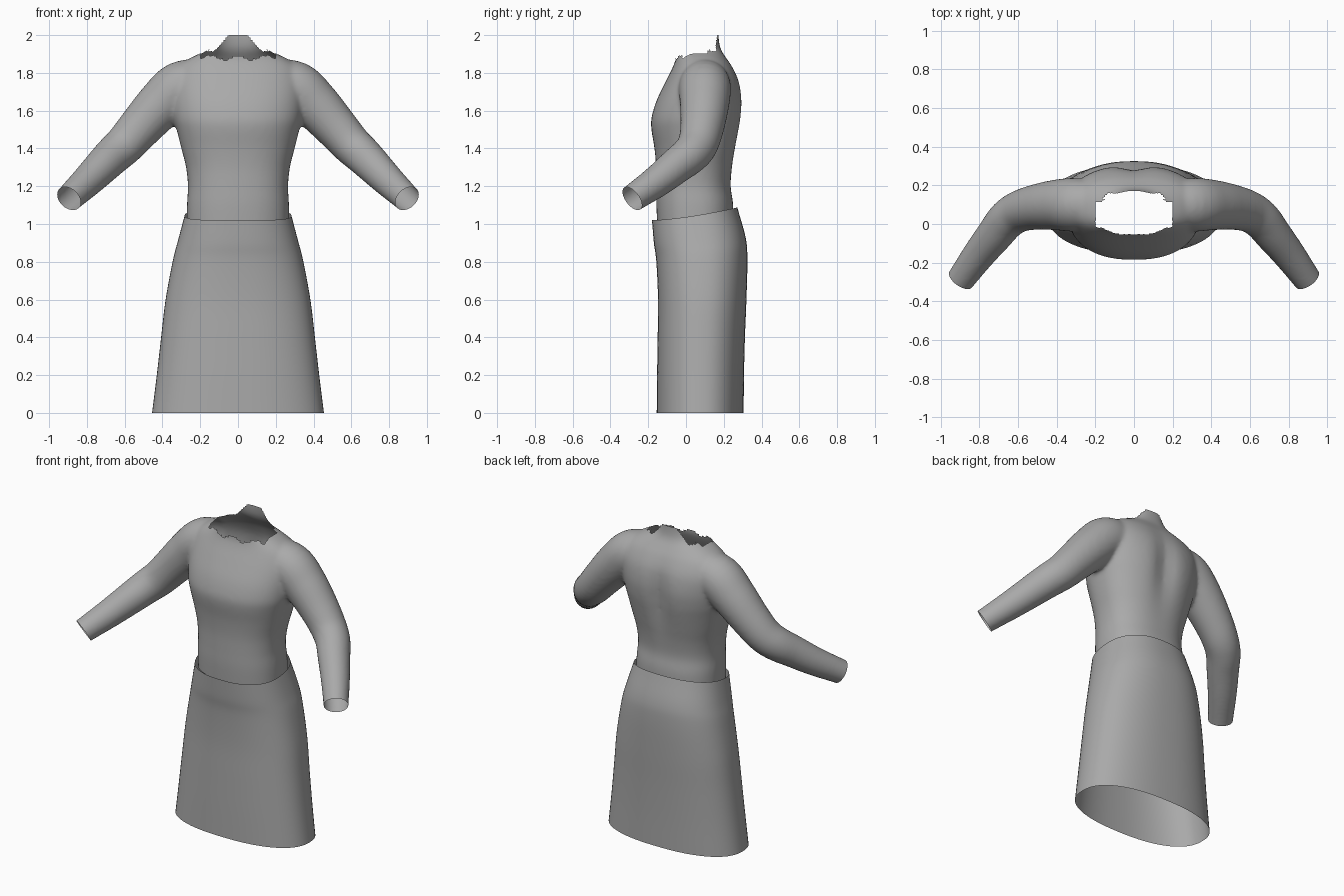
import bpy, bmesh, math
from mathutils import Vector

if "Cube" in bpy.data.objects:
    bpy.data.objects.remove(bpy.data.objects["Cube"])

cloth = bpy.data.materials.new("grey cloth")
cloth.use_nodes = True
GREY = (0.4, 0.4, 0.4, 1)
cloth.diffuse_color = GREY
cloth.node_tree.nodes["Principled BSDF"].inputs["Base Color"].default_value = GREY


def spline(stations, steps):
    """Smooth Catmull-Rom run through tuples of numbers."""
    pts = [Vector(s) for s in stations]
    ext = [2 * pts[0] - pts[1]] + pts + [2 * pts[-1] - pts[-2]]
    out = []
    for a, b, c, d in zip(ext, ext[1:], ext[2:], ext[3:]):
        for i in range(steps):
            t = i / steps
            out.append(0.5 * (2 * b + (c - a) * t + (2 * a - 5 * b + 4 * c - d) * t ** 2
                              + (3 * b - a - 3 * c + d) * t ** 3))
    return out + [pts[-1]]


def loft(bm, rings, capped):
    loops = [[bm.verts.new(p) for p in ring] for ring in rings]
    n = len(loops[0])
    for low, high in zip(loops, loops[1:]):
        for i in range(n):
            j = (i + 1) % n
            bm.faces.new((low[i], low[j], high[j], high[i]))
    if capped:
        bm.faces.new(loops[0][::-1])
        bm.faces.new(loops[-1])


def body_ring(z, half, front, back, power, n=64):
    """Rounded oval from half width and front and back depth."""
    ring = []
    for i in range(n):
        a = 2 * math.pi * i / n
        c, s = math.cos(a), math.sin(a)
        x = half * math.copysign(abs(c) ** (2 / power), c)
        y = (front + back) / 2 + (back - front) / 2 * math.copysign(abs(s) ** (2 / power), s)
        ring.append(Vector((x, y, z)))
    return ring


def finish(bm, name):
    mesh = bpy.data.meshes.new(name)
    bm.to_mesh(mesh)
    bm.free()
    mesh.materials.append(cloth)
    mesh.shade_smooth()
    obj = bpy.data.objects.new(name, mesh)
    bpy.context.collection.objects.link(obj)
    return obj


# Skirt: open flared tube, its waist rising toward the back
SKIRT = [(0, .455, -.155, .305), (.2, .43, -.153, .307), (.4, .407, -.15, .312),
         (.6, .383, -.148, .32), (.8, .345, -.157, .325), (.9, .318, -.17, .315),
         (1.02, .283, -.18, .272)]
bm = bmesh.new()
rings = []
for z, half, front, back in spline([s for s in SKIRT], 5):
    ring = body_ring(z, half, front, back, 2.35)
    for p in ring:
        t = max(0, (p.y - front) / (back - front))
        p.z += 0.06 * t ** 1.5 * z ** 6
    rings.append(ring)
loft(bm, rings, False)
finish(bm, "skirt")

# Torso: closed body with a neck stub and a shallow spine groove
TORSO = [(.96, .27, -.15, .25), (1.1, .27, -.157, .25), (1.2, .265, -.157, .237),
         (1.3, .275, -.158, .247), (1.4, .3, -.167, .267), (1.5, .325, -.183, .288),
         (1.56, .34, -.183, .298), (1.65, .35, -.157, .303), (1.75, .35, -.11, .287),
         (1.83, .32, -.07, .25), (1.88, .25, -.053, .215), (1.92, .17, -.055, .188),
         (1.97, .135, -.06, .175), (2.05, .125, -.06, .17)]
bm = bmesh.new()
rings = []
for z, half, front, back in spline(TORSO, 4):
    ring = body_ring(z, half, front, back, 2.35)
    groove = 0.03 * math.exp(-((z - 1.58) / 0.2) ** 2)
    for p in ring:
        if p.y > (front + back) / 2:
            p.y -= groove * math.exp(-(p.x / 0.07) ** 2)
    rings.append(ring)
loft(bm, rings, True)

# Sleeves: x, y, z and radius along the bent arm, mirrored
SLEEVE = [(.16, .1, 1.755, .115), (.3, .1, 1.725, .138), (.41, .098, 1.63, .13),
          (.52, .085, 1.51, .116), (.6, .062, 1.42, .107), (.66, .02, 1.365, .102),
          (.72, -.055, 1.305, .095), (.8, -.155, 1.225, .085), (.895, -.285, 1.135, .073),
          (.92, -.32, 1.11, .073)]
path = spline(SLEEVE, 5)
rings = []
for i, p in enumerate(path):
    tangent = (path[min(i + 1, len(path) - 1)] - path[max(i - 1, 0)]).to_3d().normalized()
    side = tangent.cross(Vector((0, 1, 0))).normalized()
    up = side.cross(tangent)
    rings.append([p.to_3d() + p.w * (math.cos(k * math.pi / 16) * side
                                     + math.sin(k * math.pi / 16) * up) for k in range(32)])
loft(bm, rings, True)
loft(bm, [[Vector((-p.x, p.y, p.z)) for p in reversed(r)] for r in rings], True)
bmesh.ops.recalc_face_normals(bm, faces=bm.faces)

# Fuse torso and sleeves into one soft surface
top = finish(bm, "top")
remesh = top.modifiers.new("fuse", 'REMESH')
remesh.mode = 'VOXEL'
remesh.voxel_size = 0.012
soft = top.modifiers.new("soften", 'SMOOTH')
soft.factor = 0.5
soft.iterations = 10
fused = bpy.data.meshes.new_from_object(
    top.evaluated_get(bpy.context.evaluated_depsgraph_get()))
top.modifiers.clear()
bm = bmesh.new()
bm.from_mesh(fused)


def cut(point, normal, pick):
    """Open the surface beyond a plane, among the picked faces."""
    faces = [f for f in bm.faces if pick(f.calc_center_median())]
    geom = {e for f in faces for e in (*f.verts, *f.edges)}
    bmesh.ops.bisect_plane(bm, geom=list(geom) + faces, plane_co=point,
                           plane_no=normal, clear_outer=True)


# Waist, collar tip and cuffs
cut((0, 0, 1.0), (0, 0, -1), lambda c: c.z < 1.05 and abs(c.x) < 0.5)
cut((0, 0, 2.0), (0, 0, 1), lambda c: c.z > 1.95)
for s in (-1, 1):
    cut((s * .895, -.285, 1.135), (s * .5, -.7, -.52), lambda c: c.x * s > 0.75)


def neckline(x, y):
    x = abs(x)
    if y > 0.13:
        return 2.01 if x < 0.04 else max(1.915, 2.01 - (x - 0.04) * 1.1)
    return 1.882 + 0.012 * math.cos(x * 45) + 0.03 * min(1, max(0, (y + 0.03) / 0.12))


# Ragged neck opening with a raised back tab
worn = [f for f in bm.faces if f.calc_center_median().z > neckline(*f.calc_center_median().xy)
        and abs(f.calc_center_median().x) < 0.2]
bmesh.ops.delete(bm, geom=worn, context='FACES')
bm.to_mesh(top.data)
bm.free()
bpy.data.meshes.remove(fused)
top.data.shade_smooth()
